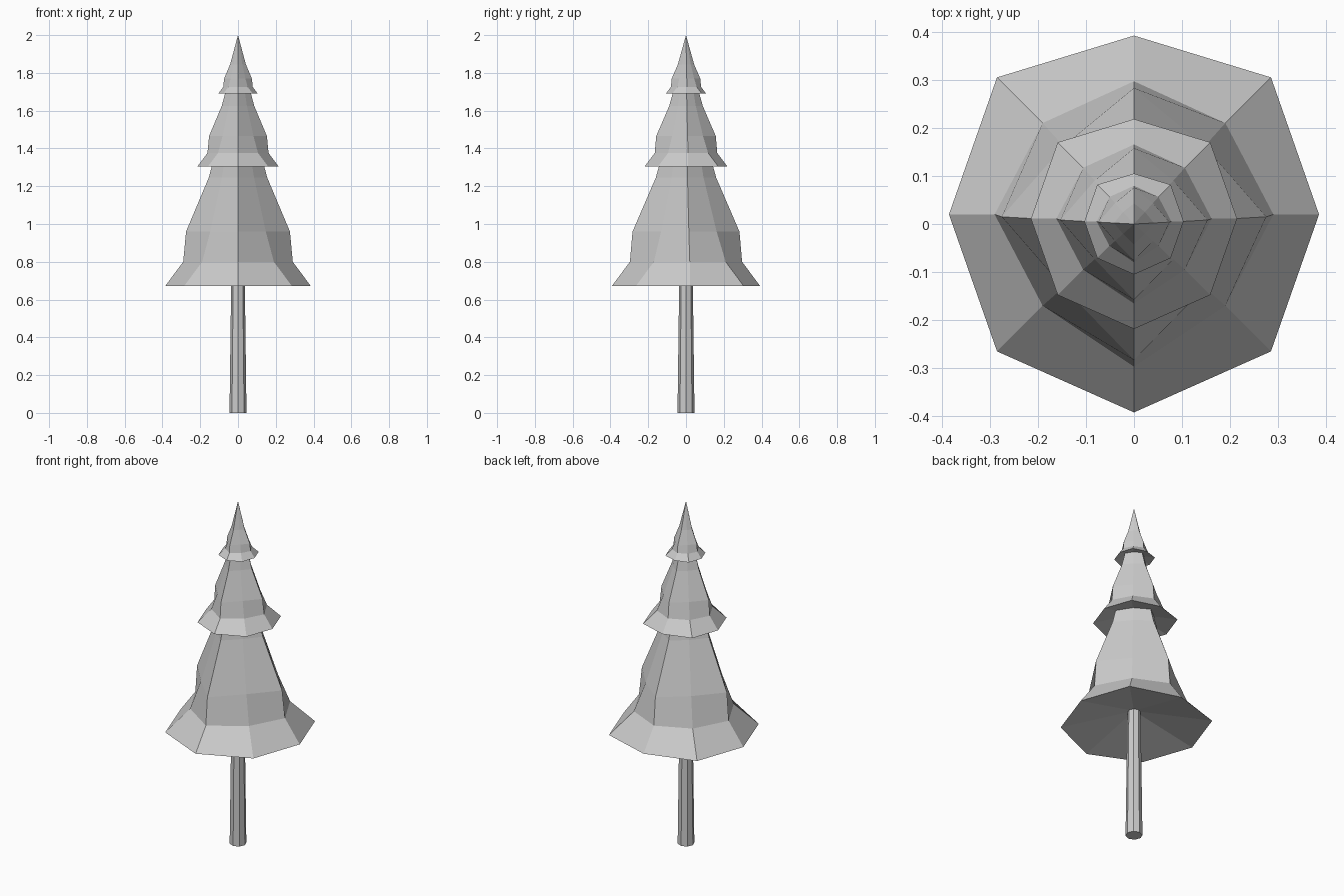
import bpy, bmesh
from math import cos, sin, pi

SIDES = 8

cube = bpy.data.objects.get("Cube")
if cube:
    bpy.data.objects.remove(cube, do_unlink=True)

grey = bpy.data.materials.new("light grey")
grey.use_nodes = True
grey.diffuse_color = (0.6, 0.6, 0.6, 1)
grey.node_tree.nodes["Principled BSDF"].inputs["Base Color"].default_value = (0.6, 0.6, 0.6, 1)


def finish(bm, name):
    """Turn a bmesh into a flat-shaded object."""
    bmesh.ops.recalc_face_normals(bm, faces=bm.faces[:])
    mesh = bpy.data.meshes.new(name)
    bm.to_mesh(mesh)
    bm.free()
    mesh.materials.append(grey)
    obj = bpy.data.objects.new(name, mesh)
    bpy.context.collection.objects.link(obj)
    return obj


def bridge(bm, low, high):
    for i in range(SIDES):
        j = (i + 1) % SIDES
        bm.faces.new((low[i], low[j], high[j], high[i]))


def fan(bm, ring, tip):
    for i in range(SIDES):
        bm.faces.new((ring[i], ring[(i + 1) % SIDES], tip))


# Branch tier rings: axis radius, depth radius, corner offset, y shift, height
# The skirt is an octagon, the body above it is almost a diamond
TIER_RINGS = [
    (0.385, 0.392, 0.285, 0.020, 0.0),
    (0.290, 0.297, 0.190, 0.020, 0.128),
    (0.275, 0.283, 0.147, 0.015, 0.288),
    (0.155, 0.160, 0.085, 0.008, 0.573),
]


def tier_ring(bm, axis, depth, corner, shift, height):
    verts = []
    for k in range(SIDES):
        c, s = round(cos(k * pi / 4)), round(sin(k * pi / 4))
        if k % 2:
            pos = (c * corner, shift + s * corner, height)
        elif s:
            pos = (0, s * depth, height)
        else:
            pos = (c * axis, shift, height)
        verts.append(bm.verts.new(pos))
    return verts


def branch_tier(name, base, scale):
    """Flared cone with a hollowed underside."""
    bm = bmesh.new()
    rings = [tier_ring(bm, *r) for r in TIER_RINGS]
    for low, high in zip(rings, rings[1:]):
        bridge(bm, low, high)
    fan(bm, rings[-1], bm.verts.new((0, 0, 1.15)))
    fan(bm, rings[0], bm.verts.new((0, 0, 0.09)))
    bmesh.ops.scale(bm, vec=(scale,) * 3, verts=bm.verts[:])
    bmesh.ops.translate(bm, vec=(0, 0, base), verts=bm.verts[:])
    return finish(bm, name)


branch_tier("lower_branches", 0.672, 1.0)
branch_tier("middle_branches", 1.305, 0.557)
branch_tier("top_branches", 1.692, 0.268)

# Slightly tapered trunk
bm = bmesh.new()
bmesh.ops.create_cone(bm, cap_ends=True, segments=SIDES,
                      radius1=0.045, radius2=0.035, depth=0.78)
bmesh.ops.translate(bm, vec=(0, 0, 0.39), verts=bm.verts[:])
finish(bm, "trunk")
